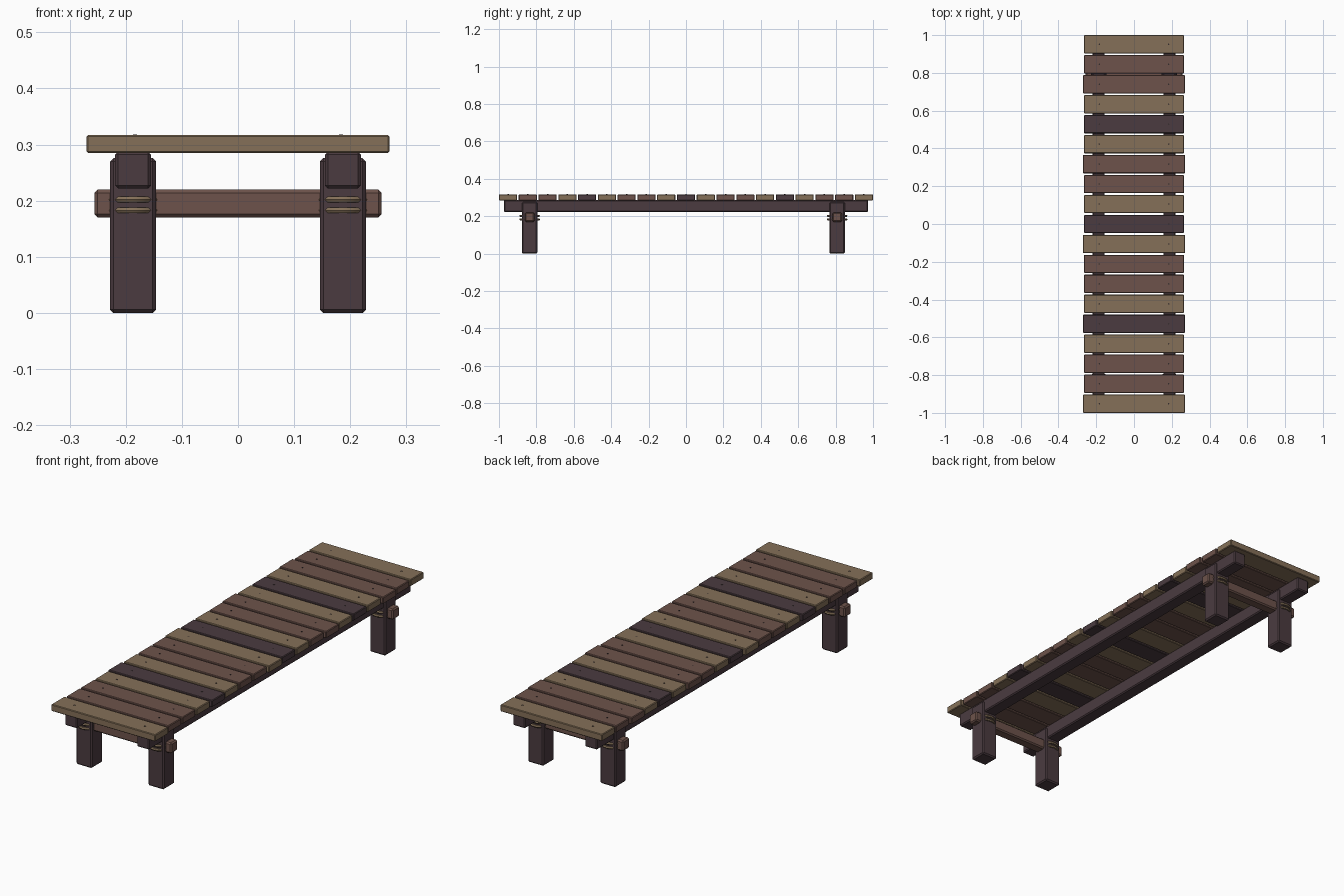
import bpy
from mathutils import Vector

if "Cube" in bpy.data.objects:
    bpy.data.objects.remove(bpy.data.objects["Cube"], do_unlink=True)


def make_material(name, rgb):
    mat = bpy.data.materials.new(name)
    mat.use_nodes = True
    color = (*rgb, 1)
    mat.diffuse_color = color
    bsdf = next(n for n in mat.node_tree.nodes if n.type == "BSDF_PRINCIPLED")
    bsdf.inputs["Base Color"].default_value = color
    bsdf.inputs["Roughness"].default_value = 0.9
    return mat


TAN = make_material("tan wood", (0.235, 0.163, 0.098))
RED = make_material("red brown wood", (0.154, 0.086, 0.070))
DARK = make_material("dark wood", (0.070, 0.044, 0.051))
IRON = make_material("dark iron", (0.035, 0.025, 0.025))


def finish(name, mat):
    obj = bpy.context.object
    obj.name = name
    obj.data.materials.append(mat)
    return obj


def timber(name, low, high, mat, chamfer):
    """Box between two corners with chamfered edges."""
    low, high = Vector(low), Vector(high)
    bpy.ops.mesh.primitive_cube_add(size=1, location=(low + high) / 2)
    obj = finish(name, mat)
    obj.scale = high - low
    bpy.ops.object.transform_apply(location=False, rotation=False, scale=True)
    bevel = obj.modifiers.new("chamfer", "BEVEL")
    bevel.width = chamfer
    bevel.segments = 1
    return obj


RAIL_X = 0.187
DECK_BOTTOM, DECK_TOP = 0.285, 0.317
PLANKS, PLANK_WIDTH = 19, 0.097
PITCH = (2 - PLANK_WIDTH) / (PLANKS - 1)
PATTERN = [TAN, RED, RED, TAN, DARK]

# Deck planks with a nail over each rail
for i in range(PLANKS):
    y = -1 + PLANK_WIDTH / 2 + i * PITCH
    half = 0.27 if i % 4 == 0 else 0.264
    timber("plank", (-half, y - PLANK_WIDTH / 2, DECK_BOTTOM),
           (half, y + PLANK_WIDTH / 2, DECK_TOP), PATTERN[i % 5], 0.003)
    for side in (-1, 1):
        bpy.ops.mesh.primitive_cylinder_add(
            vertices=6, radius=0.004, depth=0.004,
            location=(side * RAIL_X * 0.98, y, DECK_TOP - 0.001))
        finish("nail", IRON)

# Long rails under the deck
for side in (-1, 1):
    x = side * RAIL_X
    timber("rail", (x - 0.032, -0.973, 0.222), (x + 0.032, 0.973, 0.287), DARK, 0.005)

# Leg frames: crossbeam, two posts, rope lashings
for y in (-0.836, 0.808):
    timber("crossbeam", (-0.256, y - 0.025, 0.17), (0.256, y + 0.025, 0.22), RED, 0.006)
    for side in (-1, 1):
        x = side * RAIL_X
        timber("post", (x - 0.041, y - 0.041, 0), (x + 0.041, y + 0.041, 0.276), DARK, 0.006)
        for z in (0.183, 0.202):
            bpy.ops.mesh.primitive_torus_add(
                major_segments=16, minor_segments=6, major_radius=0.043,
                minor_radius=0.006, location=(x, y, z))
            rope = finish("rope_lashing", TAN)
            rope.scale.y = 1.13
            bpy.ops.object.shade_smooth_by_angle()
